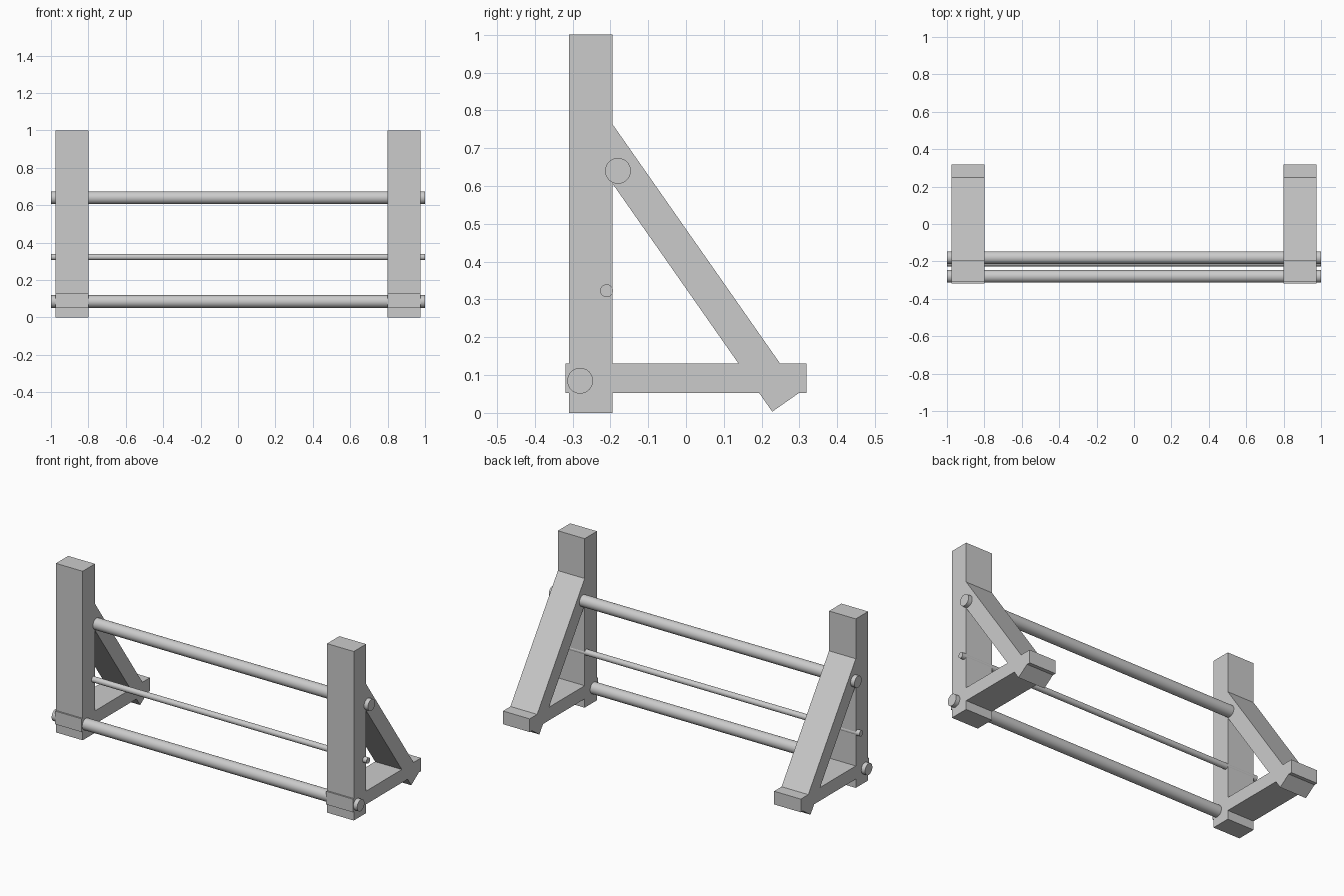
import bpy
import math
from mathutils import Vector

if "Cube" in bpy.data.objects:
    bpy.data.objects.remove(bpy.data.objects["Cube"], do_unlink=True)

# Single plain material
grey = bpy.data.materials.new("light_grey")
grey.use_nodes = True
colour = (0.6, 0.6, 0.6, 1.0)
grey.diffuse_color = colour
grey.node_tree.nodes["Principled BSDF"].inputs["Base Color"].default_value = colour

BEAM_X, BEAM_WIDTH = 0.8875, 0.175


def beam(name, side, centre, size, tilt=0.0):
    """Square timber: centre and size are given in the y-z plane."""
    bpy.ops.mesh.primitive_cube_add(size=1, location=(side * BEAM_X, *centre))
    obj = bpy.context.object
    obj.name = name
    obj.scale = (BEAM_WIDTH, *size)
    bpy.ops.object.transform_apply(location=False, rotation=False, scale=True)
    obj.rotation_euler.x = tilt
    obj.data.materials.append(grey)


def rod(name, y, z, radius):
    """Round bar running the full width."""
    bpy.ops.mesh.primitive_cylinder_add(
        vertices=48, radius=radius, depth=2.0,
        location=(0, y, z), rotation=(0, math.pi / 2, 0))
    obj = bpy.context.object
    obj.name = name
    obj.data.materials.append(grey)
    bpy.ops.object.shade_smooth_by_angle(angle=math.radians(30))


# Diagonal brace axis from its foot up into the post
foot = Vector((0.265, 0.029))
head = Vector((-0.24, 0.75))
axis = head - foot
brace_centre = (foot + head) / 2
brace_tilt = math.atan2(-axis.x, axis.y)

# Two matching end frames
for label, side in (("left", 1), ("right", -1)):
    beam(label + "_post", side, (-0.2525, 0.5), (0.115, 1.0))
    beam(label + "_base", side, (0.0, 0.091), (0.638, 0.078))
    beam(label + "_brace", side, brace_centre, (0.09, axis.length), brace_tilt)

# Cross rods joining the frames
rod("upper_rod", -0.18, 0.64, 0.034)
rod("middle_rod", -0.21, 0.323, 0.017)
rod("lower_rod", -0.28, 0.085, 0.034)
